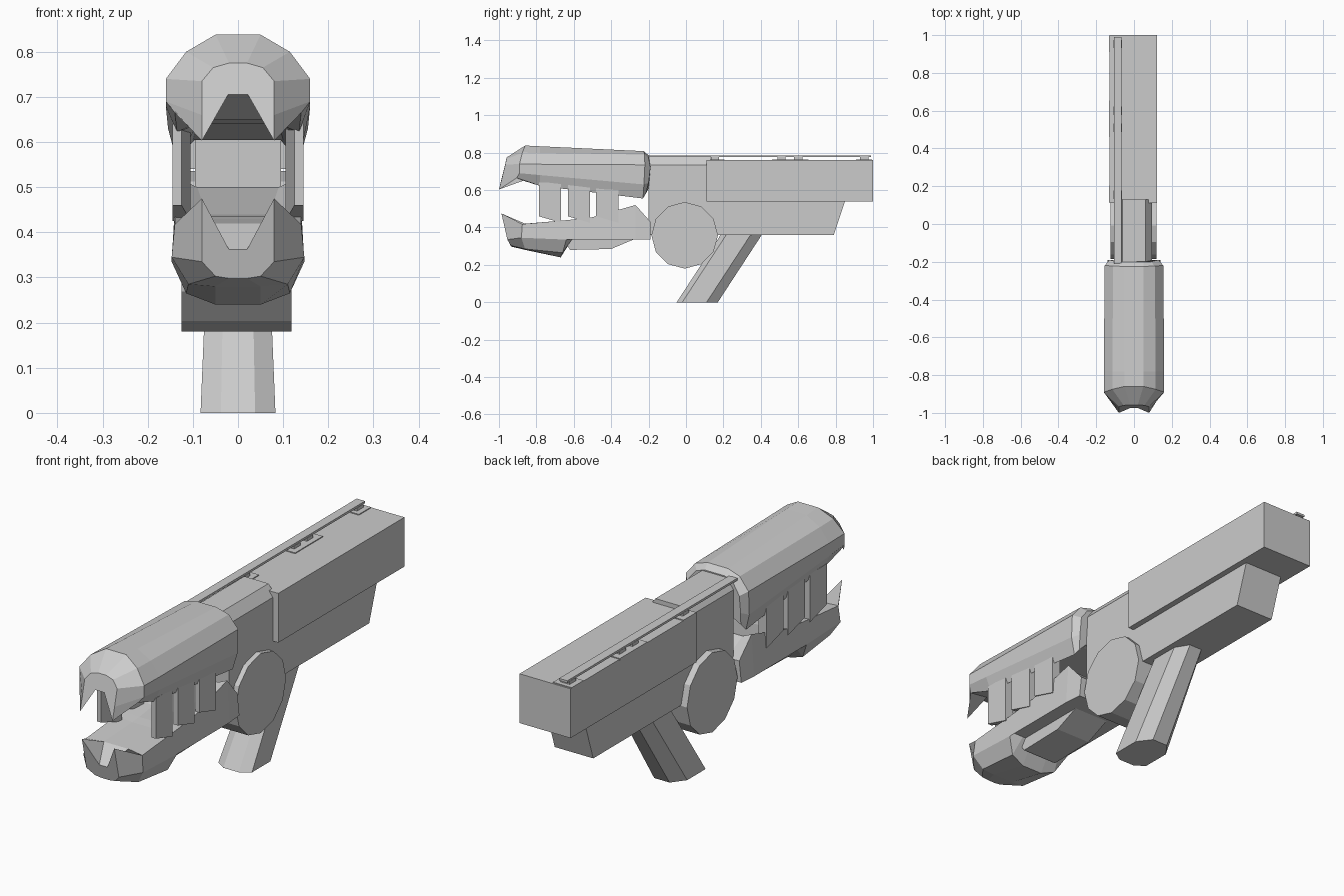
import bpy, bmesh, math


def finish(name, bm):
    bmesh.ops.recalc_face_normals(bm, faces=bm.faces)
    me = bpy.data.meshes.new(name)
    bm.to_mesh(me)
    bm.free()
    ob = bpy.data.objects.new(name, me)
    bpy.context.collection.objects.link(ob)
    return ob


def loft(name, rings):
    """Skin closed rings of (x, y, z) points and cap both ends."""
    bm = bmesh.new()
    vs = [[bm.verts.new(p) for p in r] for r in rings]
    n = len(rings[0])
    for a, b in zip(vs, vs[1:]):
        for i in range(n):
            j = (i + 1) % n
            bm.faces.new((a[i], a[j], b[j], b[i]))
    bm.faces.new(vs[0])
    bm.faces.new(vs[-1][::-1])
    return finish(name, bm)


def mirrored(half):
    return half + [(-x, y, z) for x, y, z in reversed(half)]


def box(name, x0, x1, y0, y1, z0, z1):
    return loft(name, [[(x0, y0, z), (x1, y0, z), (x1, y1, z), (x0, y1, z)] for z in (z0, z1)])


def side_prism(name, profile, x0, x1):
    return loft(name, [[(x, y, z) for y, z in profile] for x in (x0, x1)])


# Receiver: chamfered centre body, rear housing, lower stock and pivot disc
body = [(.06, .78), (.095, .735), (.095, .36)]
loft("centre_body", [mirrored([(x, y, z) for x, z in body]) for y in (-.2, .13)])
box("rear_housing", -.13, .122, .11, 1, .54, .76)
side_prism("lower_stock", [(.1, .36), (.1, .55), (.847, .55), (.85, .54), (.79, .36)], -.095, .095)
disc = [(-.007 + .178 * math.sin(i * math.pi / 6), .358 + .178 * math.cos(i * math.pi / 6))
        for i in range(12)]
side_prism("pivot_disc", disc, -.125, .118)

# Raked octagonal grip
def grip_ring(cy, z, s):
    pts = [(.038, -.11), (.083, -.08), (.083, .05), (.038, .11)]
    return mirrored([(x * s, cy + y, z) for x, y in pts])

loft("grip", [grip_ring(.06, 0, 1), grip_ring(.295, .36, .82), grip_ring(.31, .38, .81)])

# Upper jaw with two front fangs
loft("upper_jaw", [mirrored(r) for r in (
    [(.02, -.958, .775), (.055, -.96, .765), (.08, -.967, .735), (.08, -.985, .66),
     (.08, -1, .603), (.022, -.975, .705)],
    [(.05, -.86, .838), (.115, -.875, .80), (.16, -.89, .74), (.16, -.89, .69),
     (.14, -.905, .665), (.08, -.87, .65)],
    [(.05, -.78, .834), (.115, -.78, .798), (.16, -.78, .738), (.16, -.78, .68),
     (.135, -.78, .622), (.09, -.78, .64)],
    [(.05, -.225, .808), (.11, -.222, .79), (.155, -.22, .735), (.155, -.225, .63),
     (.135, -.23, .555), (.1, -.23, .605)],
    [(.05, -.2, .785), (.09, -.2, .77), (.13, -.19, .72), (.13, -.2, .64),
     (.12, -.215, .58), (.09, -.2, .61)])])

# Lower jaw with raised tips and a deep chin
loft("lower_jaw", [mirrored(r) for r in (
    [(.02, -.95, .362), (.08, -.987, .475), (.08, -.955, .335), (.05, -.937, .303),
     (.02, -.935, .298)],
    [(.06, -.86, .42), (.14, -.875, .418), (.147, -.88, .345), (.11, -.86, .285),
     (.05, -.86, .28)],
    [(.06, -.66, .43), (.14, -.66, .437), (.147, -.64, .335), (.115, -.66, .265),
     (.05, -.67, .24)],
    [(.06, -.61, .435), (.14, -.61, .442), (.147, -.61, .335), (.1, -.61, .335),
     (.05, -.61, .335)],
    [(.07, -.5, .44), (.14, -.5, .455), (.147, -.5, .335), (.1, -.5, .335),
     (.05, -.5, .335)],
    [(.09, -.27, .5), (.135, -.27, .52), (.147, -.27, .335), (.1, -.27, .335),
     (.05, -.27, .335)],
    [(.07, -.19, .43), (.13, -.19, .43), (.14, -.19, .335), (.1, -.19, .335),
     (.05, -.19, .335)])])
side_prism("jaw_underplate", [(-.66, .34), (-.62, .28), (-.4, .285), (-.27, .34)], -.085, .085)

# Wedge-shaped side teeth, three on each side
for side, label in ((1, "right"), (-1, "left")):
    for i, y in enumerate((-.787, -.632, -.48)):
        tri = [(.125, y, .46), (.145, y, .46), (.145, y + .118, .425), (.105, y + .118, .425)]
        loft(f"tooth_{label}_{i + 1}", [[(side * a, b, c) for a, b, c in tri],
                                        [(side * a, b, .64) for a, b, c in tri]])

# Top rail on small plates and pegs
box("top_rail", -.107, -.066, -.21, .99, .776, .786)
for i, (y0, y1) in enumerate(((.115, .205), (.46, .655), (.91, .995))):
    box(f"rail_plate_{i + 1}", -.132, -.04, y0, y1, .755, .764)
for i, y in enumerate((.155, .51, .6, .953)):
    box(f"rail_peg_{i + 1}", -.108, -.064, y - .022, y + .022, .76, .778)
